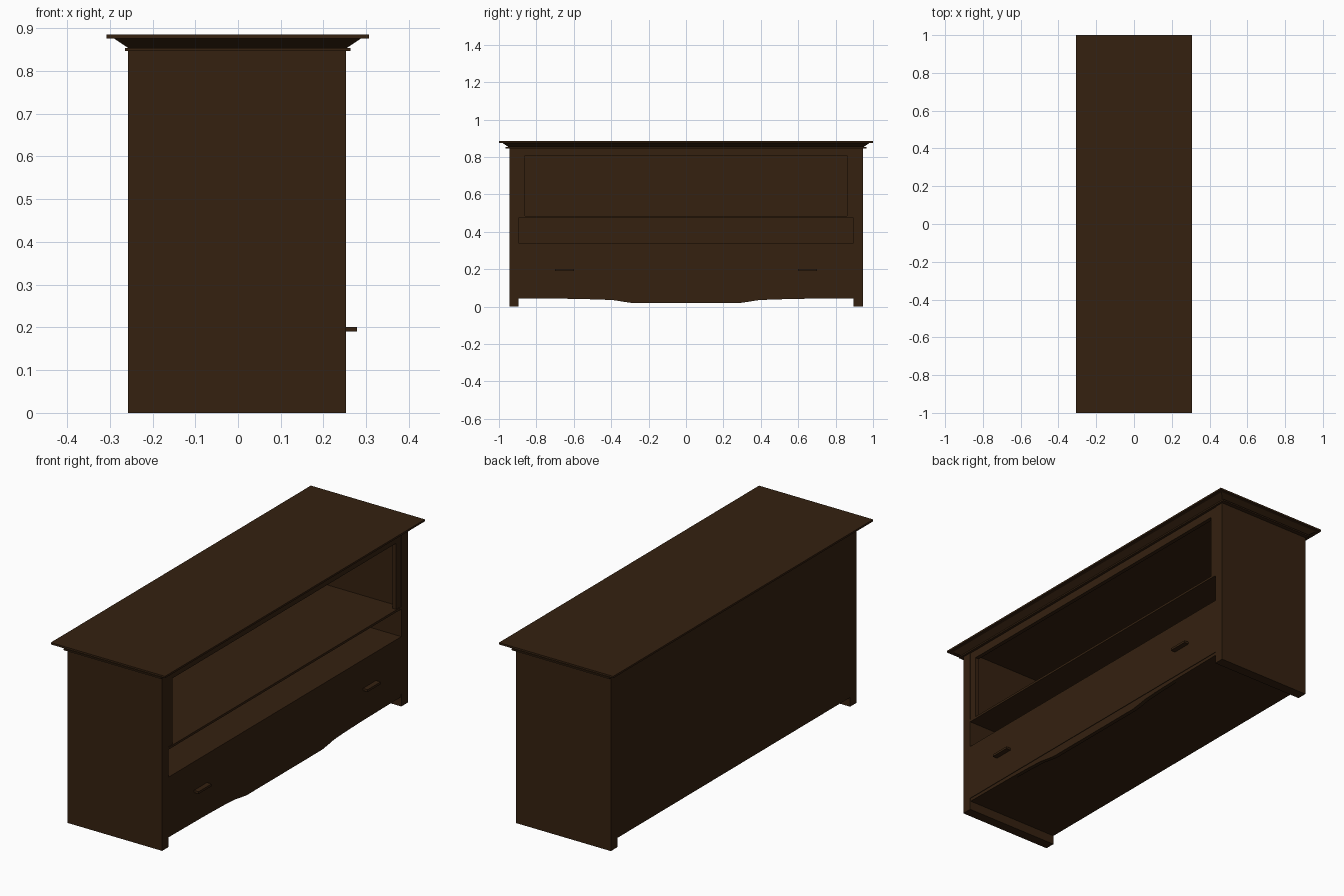
import bpy, bmesh

if "Cube" in bpy.data.objects:
    bpy.data.objects.remove(bpy.data.objects["Cube"])

wood = bpy.data.materials.new("dark_wood")
wood.diffuse_color = (0.035, 0.015, 0.005, 1)
wood.use_nodes = True
wood.node_tree.nodes["Principled BSDF"].inputs["Base Color"].default_value = wood.diffuse_color


def finish(name, bm):
    bmesh.ops.recalc_face_normals(bm, faces=bm.faces)
    me = bpy.data.meshes.new(name)
    bm.to_mesh(me)
    bm.free()
    me.materials.append(wood)
    ob = bpy.data.objects.new(name, me)
    bpy.context.collection.objects.link(ob)
    return ob


def tapered(name, bottom, top, z0, z1):
    """Block whose bottom and top are (x0, x1, y0, y1) rectangles."""
    bm = bmesh.new()
    rings = []
    for (x0, x1, y0, y1), z in ((bottom, z0), (top, z1)):
        rings.append([bm.verts.new((x, y, z)) for x, y in
                      ((x0, y0), (x1, y0), (x1, y1), (x0, y1))])
    bm.faces.new(rings[0])
    bm.faces.new(rings[1])
    for i in range(4):
        j = (i + 1) % 4
        bm.faces.new((rings[0][i], rings[0][j], rings[1][j], rings[1][i]))
    return finish(name, bm)


def box(name, x0, x1, y0, y1, z0, z1):
    r = (x0, x1, y0, y1)
    return tapered(name, r, r, z0, z1)


BACK, FACE = -0.257, 0.253   # carcass depth, open side faces +x
IN, OUT = 0.895, 0.945       # inner and outer faces of the end panels

# End panels, window-frame stiles and drawer pulls, one per end
for s, end in ((-1, "left"), (1, "right")):
    def pair(name, x0, x1, a, b, z0, z1):
        box(f"{end}_{name}", x0, x1, min(s * a, s * b), max(s * a, s * b), z0, z1)
    pair("end_panel", BACK, FACE, IN, OUT, 0, 0.85)
    pair("frame_stile", 0.23, 0.25, 0.86, IN, 0.485, 0.85)
    pair("drawer_pull", FACE - 0.003, 0.278, 0.60, 0.70, 0.19, 0.201)

# Carcass panels and shelves
box("back_panel", BACK, BACK + 0.015, -IN, IN, 0.045, 0.85)
box("bottom_panel", BACK + 0.015, 0.233, -IN, IN, 0.045, 0.06)
box("compartment_floor", BACK + 0.015, 0.233, -IN, IN, 0.325, 0.34)
box("shelf", BACK + 0.015, FACE, -IN, IN, 0.474, 0.485)
box("frame_top_rail", 0.23, 0.25, -0.86, 0.86, 0.807, 0.85)

# Drawer front
box("drawer_front", 0.233, FACE, -IN, IN, 0.06, 0.34)

# Shaped apron below the drawer
half = [(0.29, 0.02), (0.34, 0.027), (0.38, 0.034), (0.45, 0.038),
        (0.60, 0.042), (IN, 0.045), (IN, 0.06)]
profile = [(-y, z) for y, z in reversed(half)] + half
bm = bmesh.new()
f = bm.faces.new([bm.verts.new((0.23, y, z)) for y, z in profile])
ext = bmesh.ops.extrude_face_region(bm, geom=[f])
bmesh.ops.translate(bm, vec=(0.02, 0, 0),
                    verts=[v for v in ext["geom"] if isinstance(v, bmesh.types.BMVert)])
finish("apron", bm)

# Cornice: thin bead, flared moulding, top slab
box("cornice_bead", -0.264, 0.263, -0.966, 0.966, 0.847, 0.854)
tapered("cornice_flare", (-0.257, 0.255, -0.95, 0.95),
        (-0.29, 0.288, -0.982, 0.982), 0.854, 0.876)
box("top_slab", -0.308, 0.307, -1, 1, 0.876, 0.885)
